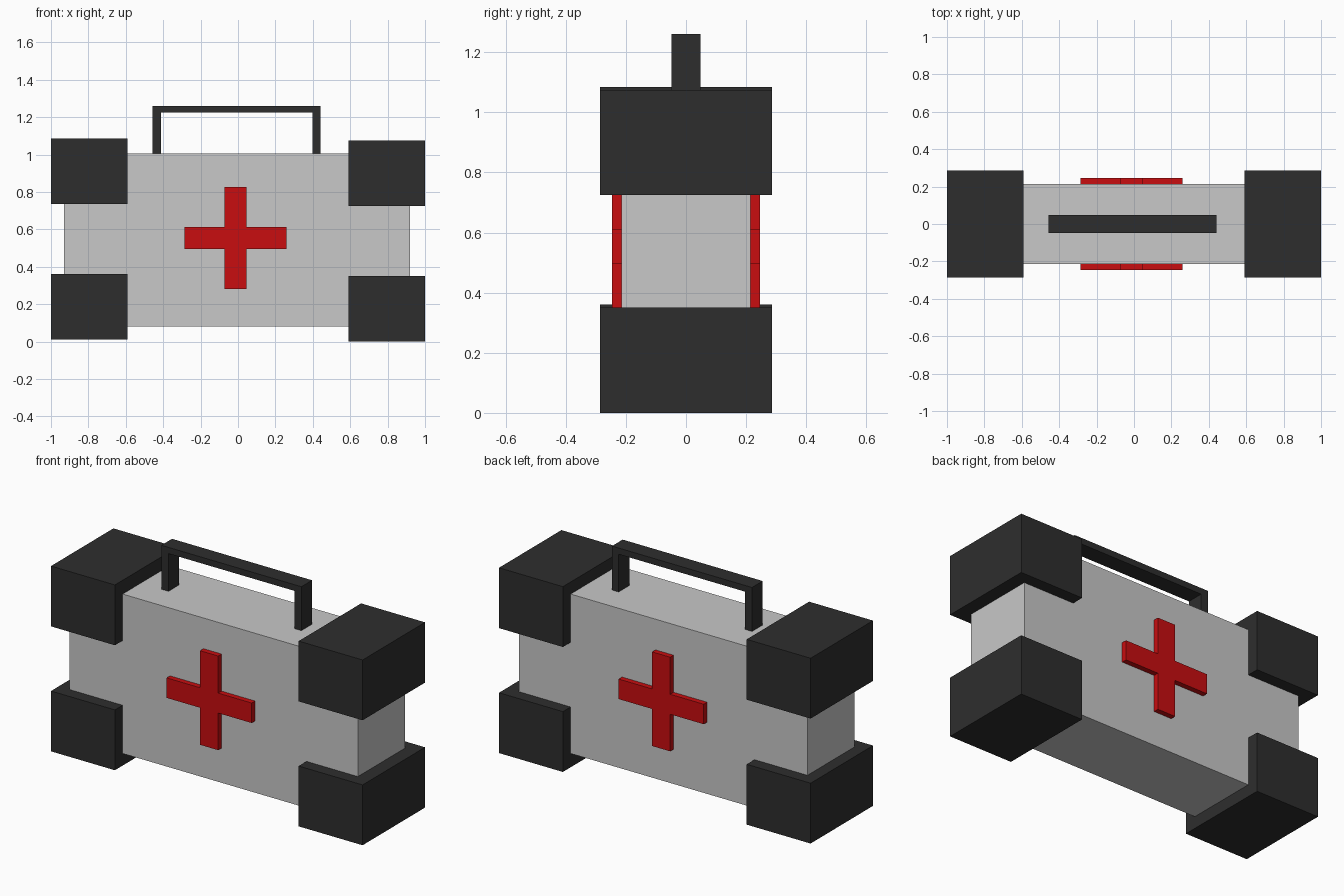
import bpy
import bmesh

cube = bpy.data.objects.get("Cube")
if cube:
    bpy.data.objects.remove(cube, do_unlink=True)


def make_material(name, rgb):
    mat = bpy.data.materials.new(name)
    mat.use_nodes = True
    colour = (*rgb, 1)
    mat.diffuse_color = colour
    mat.node_tree.nodes["Principled BSDF"].inputs["Base Color"].default_value = colour
    return mat


light_grey = make_material("light grey", (0.58, 0.58, 0.58))
charcoal = make_material("charcoal", (0.027, 0.027, 0.027))
red = make_material("red", (0.58, 0.004, 0.005))


def prism(name, outline, y0, y1, mat):
    """Extrude an x-z outline from y0 to y1."""
    bm = bmesh.new()
    face = bm.faces.new([bm.verts.new((x, y0, z)) for x, z in outline])
    new = bmesh.ops.extrude_face_region(bm, geom=[face])["geom"]
    verts = [v for v in new if isinstance(v, bmesh.types.BMVert)]
    bmesh.ops.translate(bm, verts=verts, vec=(0, y1 - y0, 0))
    bmesh.ops.recalc_face_normals(bm, faces=bm.faces)
    mesh = bpy.data.meshes.new(name)
    bm.to_mesh(mesh)
    bm.free()
    mesh.materials.append(mat)
    obj = bpy.data.objects.new(name, mesh)
    bpy.context.collection.objects.link(obj)
    return obj


def rectangle(x0, x1, z0, z1):
    return [(x0, z0), (x1, z0), (x1, z1), (x0, z1)]


# Case body
depth = 0.215
prism("case_body", rectangle(-0.93, 0.92, 0.08, 1.005), -depth, depth, light_grey)

# Corner guards, the right-hand pair sitting slightly higher
for side, x0, lift in (("right", -1, 0.01), ("left", 0.59, 0)):
    for level, z in (("lower", 0), ("upper", 0.725)):
        prism(f"{level}_{side}_corner_guard",
              rectangle(x0, x0 + 0.41, z + lift, z + lift + 0.35),
              -0.286, 0.286, charcoal)

# Carrying handle: one bent bar standing on the lid
handle = [(-0.458, 1.0), (-0.458, 1.26), (0.441, 1.26), (0.441, 1.0),
          (0.398, 1.0), (0.398, 1.224), (-0.412, 1.224), (-0.412, 1.0)]
prism("handle", handle, -0.049, 0.049, charcoal)

# Raised crosses on both broad sides
cx, cz, arm, half = -0.013, 0.554, 0.273, 0.058
quarter = [(half, arm), (half, half), (arm, half)]
cross = []
for turn in range(4):
    cross += [(cx + x, cz + z) for x, z in quarter]
    quarter = [(z, -x) for x, z in quarter]
for name, sign in (("front_cross", -1), ("back_cross", 1)):
    prism(name, cross, sign * (depth - 0.005), sign * 0.246, red)
